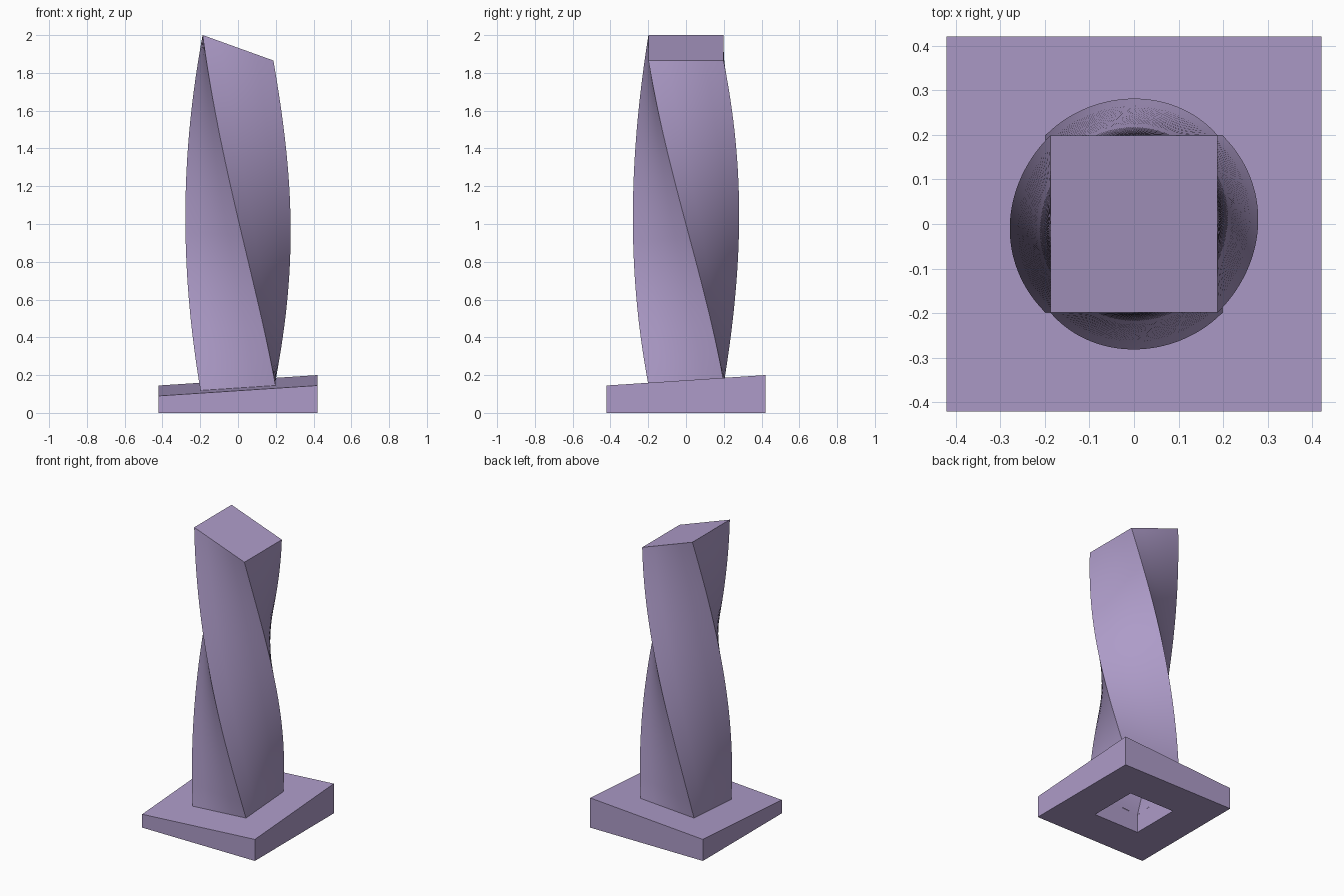
import bpy, bmesh
from math import cos, sin, atan, radians

if "Cube" in bpy.data.objects:
    bpy.data.objects.remove(bpy.data.objects["Cube"])

BASE_SLOPE = (0.0655, 0.0655)   # tilt of the plate's top
TOP_SLOPE = (-0.36, 0.0)        # tilt of the column's top
BASE_Z, TOP_Z = 0.145, 1.933
TWIST = radians(-90)


def square(half, per_side=1):
    """Points around a square, counter-clockwise."""
    corners = [(-half, -half), (half, -half), (half, half), (-half, half)]
    pts = []
    for i in range(4):
        (ax, ay), (bx, by) = corners[i], corners[(i + 1) % 4]
        for k in range(per_side):
            f = k / per_side
            pts.append((ax + (bx - ax) * f, ay + (by - ay) * f))
    return pts


def loft(name, rings, closed=False, smooth=False):
    bm = bmesh.new()
    loops = [[bm.verts.new(p) for p in ring] for ring in rings]
    pairs = list(zip(loops, loops[1:]))
    if closed:
        pairs.append((loops[-1], loops[0]))
    for lo, hi in pairs:
        n = len(lo)
        for i in range(n):
            j = (i + 1) % n
            bm.faces.new((lo[i], lo[j], hi[j], hi[i]))
    if not closed:
        bm.faces.new(loops[-1])
    bmesh.ops.recalc_face_normals(bm, faces=bm.faces)
    mesh = bpy.data.meshes.new(name)
    bm.to_mesh(mesh)
    bm.free()
    obj = bpy.data.objects.new(name, mesh)
    bpy.context.collection.objects.link(obj)
    mat = bpy.data.materials.get("mauve") or bpy.data.materials.new("mauve")
    mat.diffuse_color = (0.42, 0.33, 0.58, 1)
    mat.use_nodes = True
    mat.node_tree.nodes["Principled BSDF"].inputs["Base Color"].default_value = mat.diffuse_color
    mesh.materials.append(mat)
    if smooth:
        bpy.ops.object.select_all(action='DESELECT')
        obj.select_set(True)
        bpy.context.view_layer.objects.active = obj
        bpy.ops.object.shade_smooth_by_angle(angle=radians(30))
    return obj


def twisted_rings(half, top_z, steps=64):
    """Square sections that turn and tilt from the base plane to the top plane."""
    rings = []
    for s in range(steps + 1):
        t = s / steps
        a = TWIST * t
        sx, sy = (b + (e - b) * t for b, e in zip(BASE_SLOPE, TOP_SLOPE))
        zc = BASE_Z + (top_z - BASE_Z) * t
        ring = []
        for px, py in square(half, 4):
            x = (px * cos(a) - py * sin(a)) * cos(atan(sx))
            y = (px * sin(a) + py * cos(a)) * cos(atan(sy))
            ring.append((x, y, zc + sx * x + sy * y))
        rings.append(ring)
    return rings


def flat(half):
    return [(x, y, 0) for x, y in square(half)]


def sloped(half):
    return [(x, y, BASE_Z + BASE_SLOPE[0] * x + BASE_SLOPE[1] * y)
            for x, y in square(half)]


# base plate with sloping top and square hole
loft("base_plate", [flat(0.42), sloped(0.42), sloped(0.17), flat(0.17)], closed=True)

# hollow twisted column: inner wall with ceiling, outer wall with slanted cap
outer = loft("column", twisted_rings(0.199, TOP_Z), smooth=True)
inner = loft("column_lining", twisted_rings(0.17, TOP_Z - 0.03), smooth=True)
inner.data.flip_normals()
